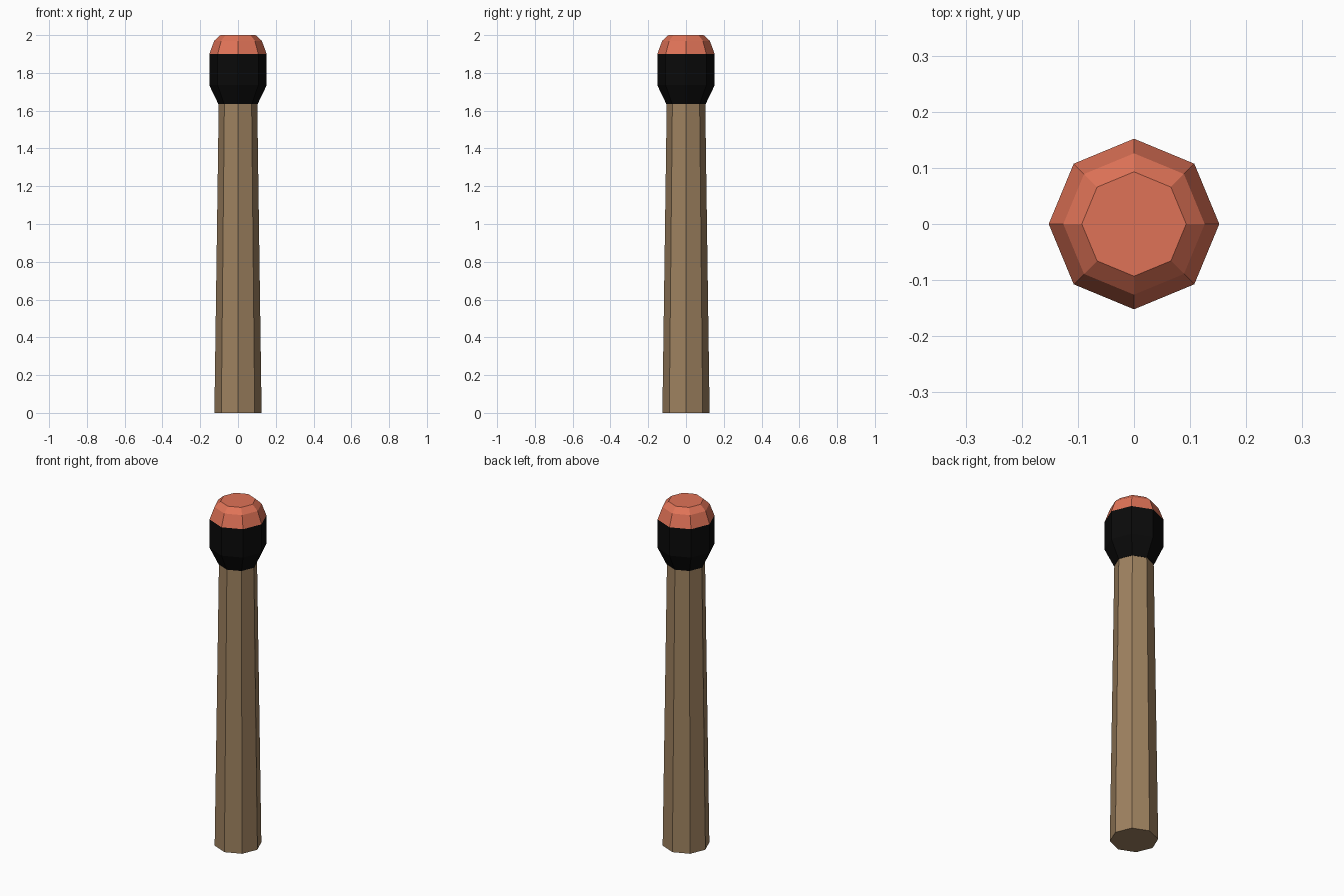
import bpy
import bmesh
from math import cos, sin, pi

cube = bpy.data.objects.get("Cube")
if cube:
    bpy.data.objects.remove(cube, do_unlink=True)

SIDES = 8


def make_material(name, rgb):
    mat = bpy.data.materials.new(name)
    mat.use_nodes = True
    color = (*rgb, 1.0)
    mat.diffuse_color = color
    mat.node_tree.nodes["Principled BSDF"].inputs["Base Color"].default_value = color
    return mat


def lathe(name, profile, mat, cap_bottom=False, cap_top=False):
    """Turn a (radius, height) profile into a flat-faced octagonal part."""
    bm = bmesh.new()
    rings = [[bm.verts.new((r * cos(2 * pi * i / SIDES), r * sin(2 * pi * i / SIDES), z))
              for i in range(SIDES)] for r, z in profile]
    for low, high in zip(rings, rings[1:]):
        for i in range(SIDES):
            j = (i + 1) % SIDES
            bm.faces.new((low[i], low[j], high[j], high[i]))
    if cap_bottom:
        bm.faces.new(rings[0][::-1])
    if cap_top:
        bm.faces.new(rings[-1])
    mesh = bpy.data.meshes.new(name)
    bm.to_mesh(mesh)
    bm.free()
    mesh.materials.append(mat)
    obj = bpy.data.objects.new(name, mesh)
    bpy.context.collection.objects.link(obj)
    return obj


wood = make_material("wood brown", (0.34, 0.22, 0.115))
black = make_material("charred black", (0.003, 0.003, 0.003))
red = make_material("tip red", (0.74, 0.17, 0.095))

# Tapered wooden stick
lathe("stick", [(0.125, 0), (0.102, 1.636)], wood, cap_bottom=True)

# Dark lower head, flaring out from the stick
lathe("head_band", [(0.104, 1.635), (0.152, 1.735), (0.152, 1.9)], black, cap_bottom=True)

# Rounded red tip
lathe("head_tip", [(0.152, 1.9), (0.126, 1.97), (0.093, 2.0)], red, cap_top=True)
